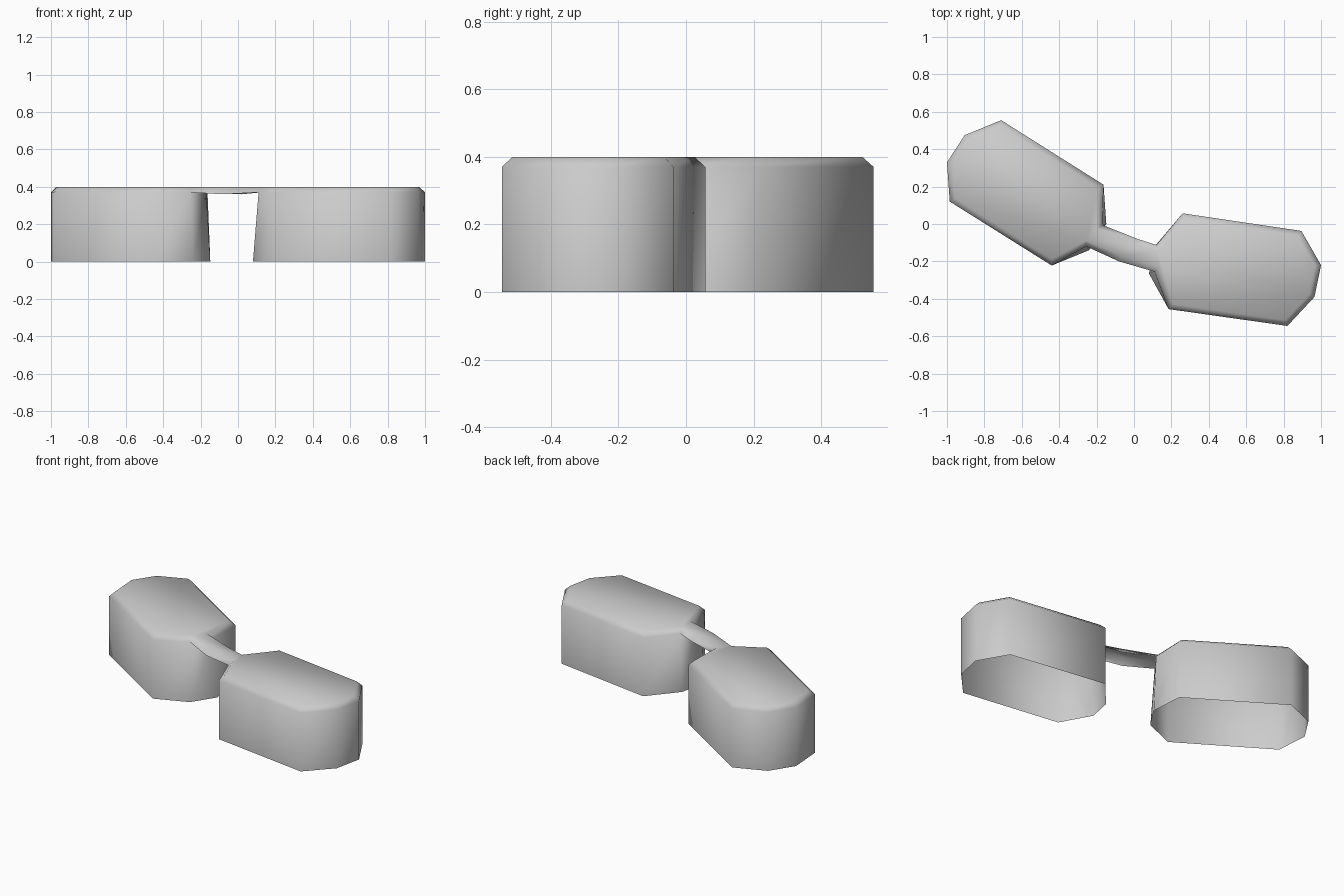
import bpy
import bmesh

cube = bpy.data.objects.get("Cube")
if cube:
    bpy.data.objects.remove(cube, do_unlink=True)

grey = bpy.data.materials.new("light grey")
grey.use_nodes = True
grey.diffuse_color = (0.6, 0.6, 0.6, 1)
grey.node_tree.nodes["Principled BSDF"].inputs["Base Color"].default_value = (0.6, 0.6, 0.6, 1)

RIM, CHAMFER = 0.37, 0.03

# Counter-clockwise lobe outlines; the first and last points hold the bridge
left_top = [(-0.17, -0.005), (-0.163, 0.21), (-0.71, 0.555), (-0.905, 0.475),
            (-1.0, 0.33), (-0.985, 0.12), (-0.44, -0.222), (-0.255, -0.12)]
right_top = [(0.11, -0.255), (0.185, -0.455), (0.82, -0.545), (0.965, -0.39),
             (1.0, -0.22), (0.895, -0.037), (0.26, 0.057), (0.12, -0.112)]
# The inner ends flare out slightly at the base
left_base = [(-0.148, 0.0)] + left_top[1:-1] + [(-0.24, -0.14)]
right_base = [(0.08, -0.265)] + right_top[1:-1] + [(0.11, -0.12)]

bm = bmesh.new()


def ring(points, z):
    return [bm.verts.new((x, y, z)) for x, y in points]


# Lobe tops and bridge strip, chamfered together
left, right = ring(left_top, RIM), ring(right_top, RIM)
mid_front, mid_back = ring([(-0.08, -0.2), (0.02, -0.08)], RIM - 0.01)
tops = [bm.faces.new(left), bm.faces.new(right),
        bm.faces.new([left[-1], mid_front, mid_back, left[0]]),
        bm.faces.new([mid_front, right[0], right[-1], mid_back])]
bm.normal_update()
bmesh.ops.inset_region(bm, faces=tops, thickness=CHAMFER, depth=CHAMFER,
                       use_boundary=True, use_even_offset=True)
for face in tops:
    for v in face.verts:
        v.co.z = RIM + CHAMFER

# Hollow lobe walls, open underneath
for upper, base in ((left, left_base), (right, right_base)):
    lower = ring(base, 0)
    for i in range(len(upper)):
        j = (i + 1) % len(upper)
        bm.faces.new([lower[i], lower[j], upper[j], upper[i]])

for face in bm.faces:
    face.smooth = True
mesh = bpy.data.meshes.new("bridged_shell")
bm.to_mesh(mesh)
bm.free()
mesh.materials.append(grey)
shell = bpy.data.objects.new("bridged_shell", mesh)
bpy.context.collection.objects.link(shell)
